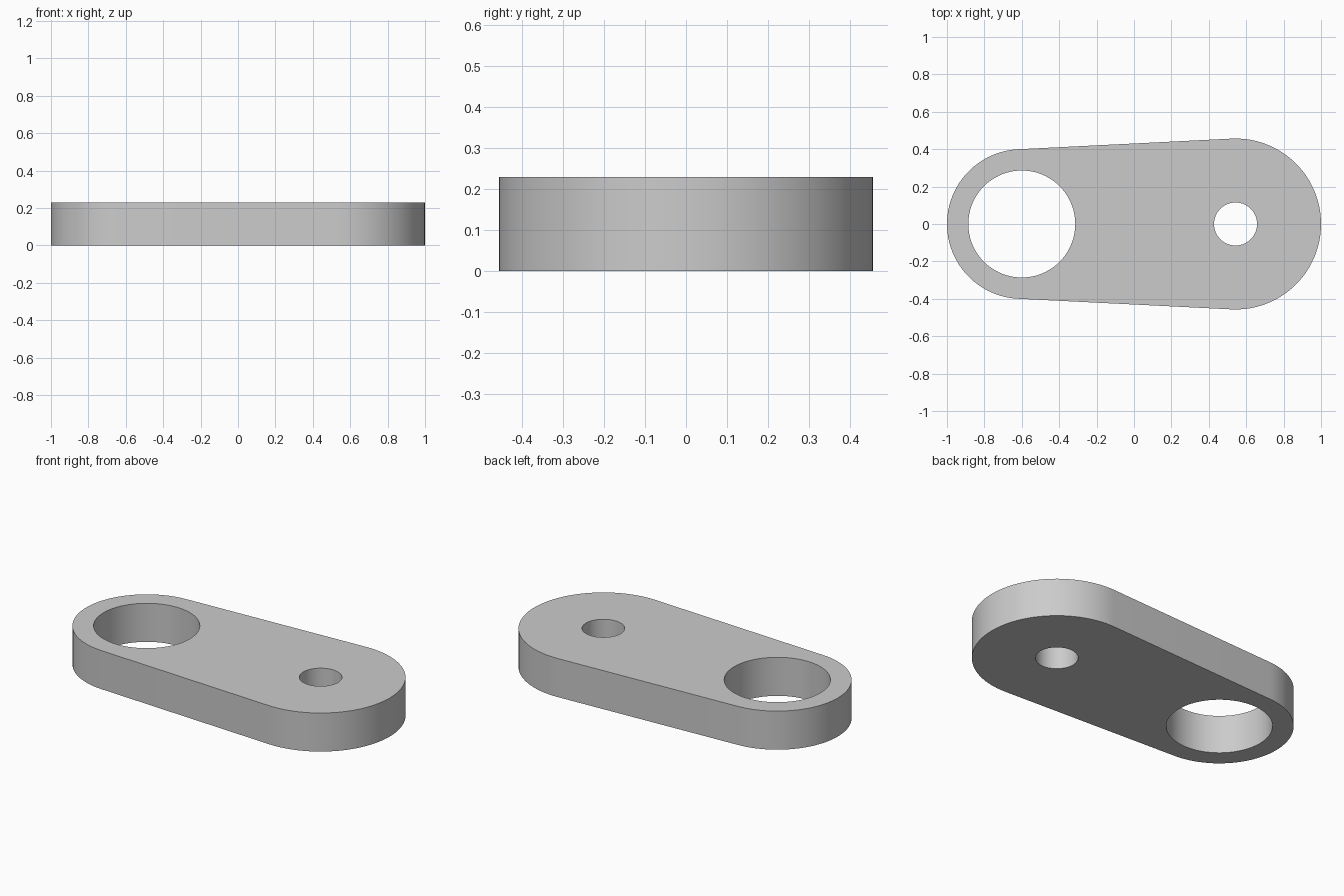
import bpy
import bmesh
from math import asin, cos, pi, sin, tau

cube = bpy.data.objects.get("Cube")
if cube:
    bpy.data.objects.remove(cube, do_unlink=True)

THICKNESS = 0.229
RING_X, RING_R, RING_HOLE = -0.6, 0.4, 0.286
PIVOT_X, PIVOT_R, PIVOT_HOLE = 0.543, 0.457, 0.115


def arc(cx, radius, start, end, steps):
    """Points on an arc, both ends included."""
    angles = [start + (end - start) * i / steps for i in range(steps + 1)]
    return [(cx + radius * cos(a), radius * sin(a), 0) for a in angles]


def add_loop(bm, points):
    verts = [bm.verts.new(p) for p in points]
    return [bm.edges.new((v, verts[i - 1])) for i, v in enumerate(verts)]


# Outline: two end arcs joined by their common tangents, plus two bores
tangent = pi / 2 + asin((PIVOT_R - RING_R) / (PIVOT_X - RING_X))
outline = (arc(PIVOT_X, PIVOT_R, -tangent, tangent, 48)
           + arc(RING_X, RING_R, tangent, tau - tangent, 48))
bm = bmesh.new()
edges = add_loop(bm, outline)
for cx, radius in ((RING_X, RING_HOLE), (PIVOT_X, PIVOT_HOLE)):
    edges += add_loop(bm, arc(cx, radius, 0, tau, 72)[:-1])

# Fill between the loops and extrude to a solid plate
bmesh.ops.triangle_fill(bm, edges=edges, use_beauty=True)
result = bmesh.ops.extrude_face_region(bm, geom=bm.faces[:], use_keep_orig=True)
top = [v for v in result["geom"] if isinstance(v, bmesh.types.BMVert)]
bmesh.ops.translate(bm, verts=top, vec=(0, 0, THICKNESS))
bmesh.ops.recalc_face_normals(bm, faces=bm.faces[:])

mesh = bpy.data.meshes.new("link_plate")
bm.to_mesh(mesh)
bm.free()
plate = bpy.data.objects.new("link_plate", mesh)
bpy.context.collection.objects.link(plate)

# Plain grey finish
grey = bpy.data.materials.new("light_grey")
grey.use_nodes = True
colour = (0.6, 0.6, 0.6, 1)
grey.diffuse_color = colour
grey.node_tree.nodes["Principled BSDF"].inputs["Base Color"].default_value = colour
mesh.materials.append(grey)

# Smooth curved walls, sharp rims
bpy.ops.object.select_all(action="DESELECT")
plate.select_set(True)
bpy.context.view_layer.objects.active = plate
bpy.ops.object.shade_smooth_by_angle(angle=pi / 6)
